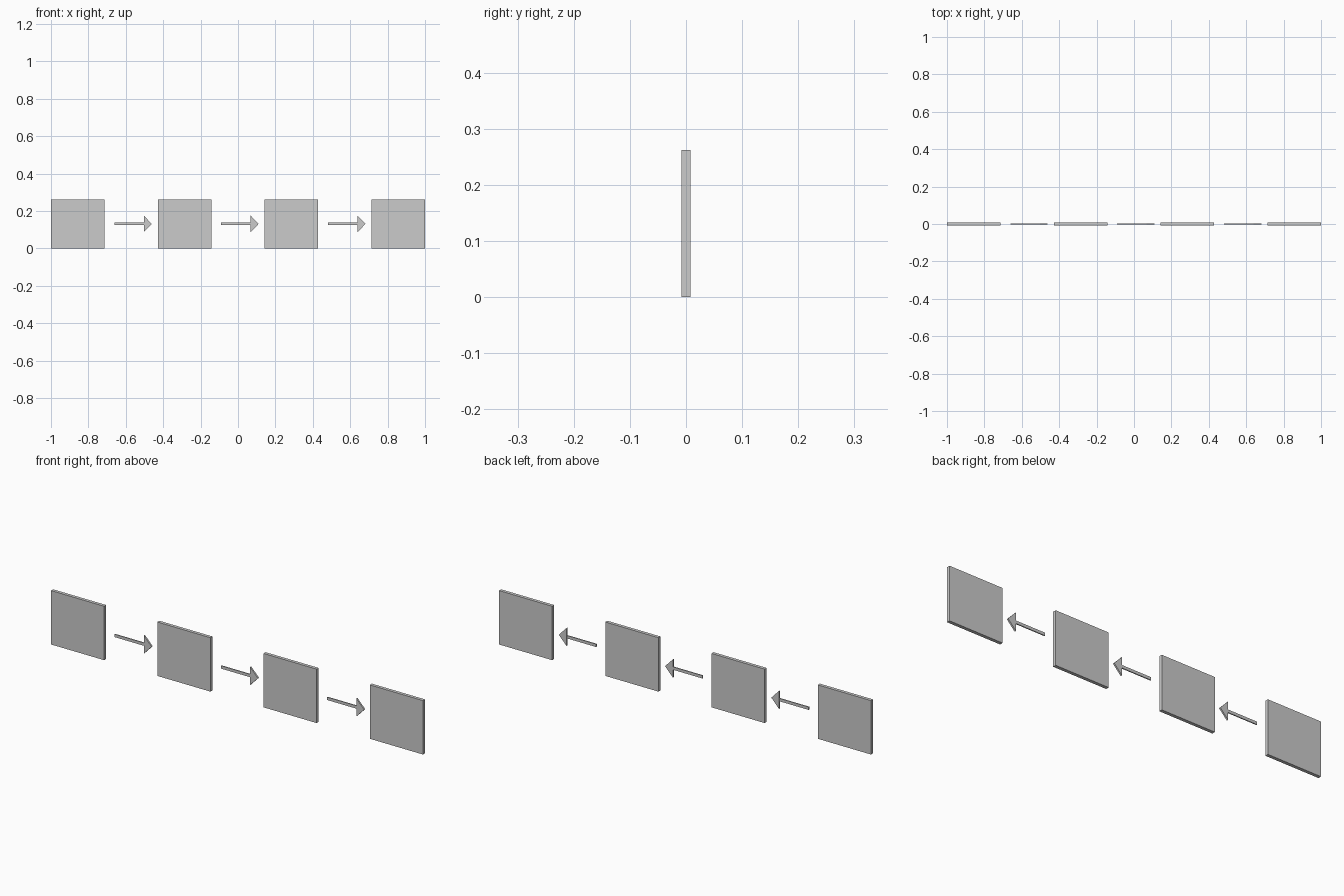
import bpy, bmesh

if "Cube" in bpy.data.objects:
    bpy.data.objects.remove(bpy.data.objects["Cube"])

PITCH = 4 / 7      # spacing between panels
WIDTH = 2 / 7      # panel width
HEIGHT = 0.262
MID = HEIGHT / 2


def plate(name, outline, thickness, x):
    """Extrude an (x, z) outline into a flat plate centred on y = 0."""
    bm = bmesh.new()
    face = bm.faces.new([bm.verts.new((px, -thickness / 2, pz)) for px, pz in outline])
    ext = bmesh.ops.extrude_face_region(bm, geom=[face])
    verts = [g for g in ext["geom"] if isinstance(g, bmesh.types.BMVert)]
    bmesh.ops.translate(bm, verts=verts, vec=(0, thickness, 0))
    bmesh.ops.recalc_face_normals(bm, faces=bm.faces)
    mesh = bpy.data.meshes.new(name)
    bm.to_mesh(mesh)
    bm.free()
    ob = bpy.data.objects.new(name, mesh)
    ob.location.x = x
    bpy.context.collection.objects.link(ob)
    return ob


def rect(x0, x1, z0, z1):
    return [(x0, z0), (x1, z0), (x1, z1), (x0, z1)]


# Four square panels in a row
for i in range(4):
    plate(f"panel_{i + 1}", rect(-WIDTH / 2, WIDTH / 2, 0, HEIGHT), 0.016,
          -1 + WIDTH / 2 + i * PITCH)

# Arrows in the gaps, pointing to +x: thin shaft and triangular head
for i in range(3):
    x = (i - 1) * PITCH
    plate(f"arrow_shaft_{i + 1}", rect(-0.09, 0.068, MID - 0.007, MID + 0.007), 0.005, x)
    plate(f"arrow_head_{i + 1}",
          [(0.068, MID - 0.044), (0.11, MID), (0.068, MID + 0.044)], 0.008, x)
